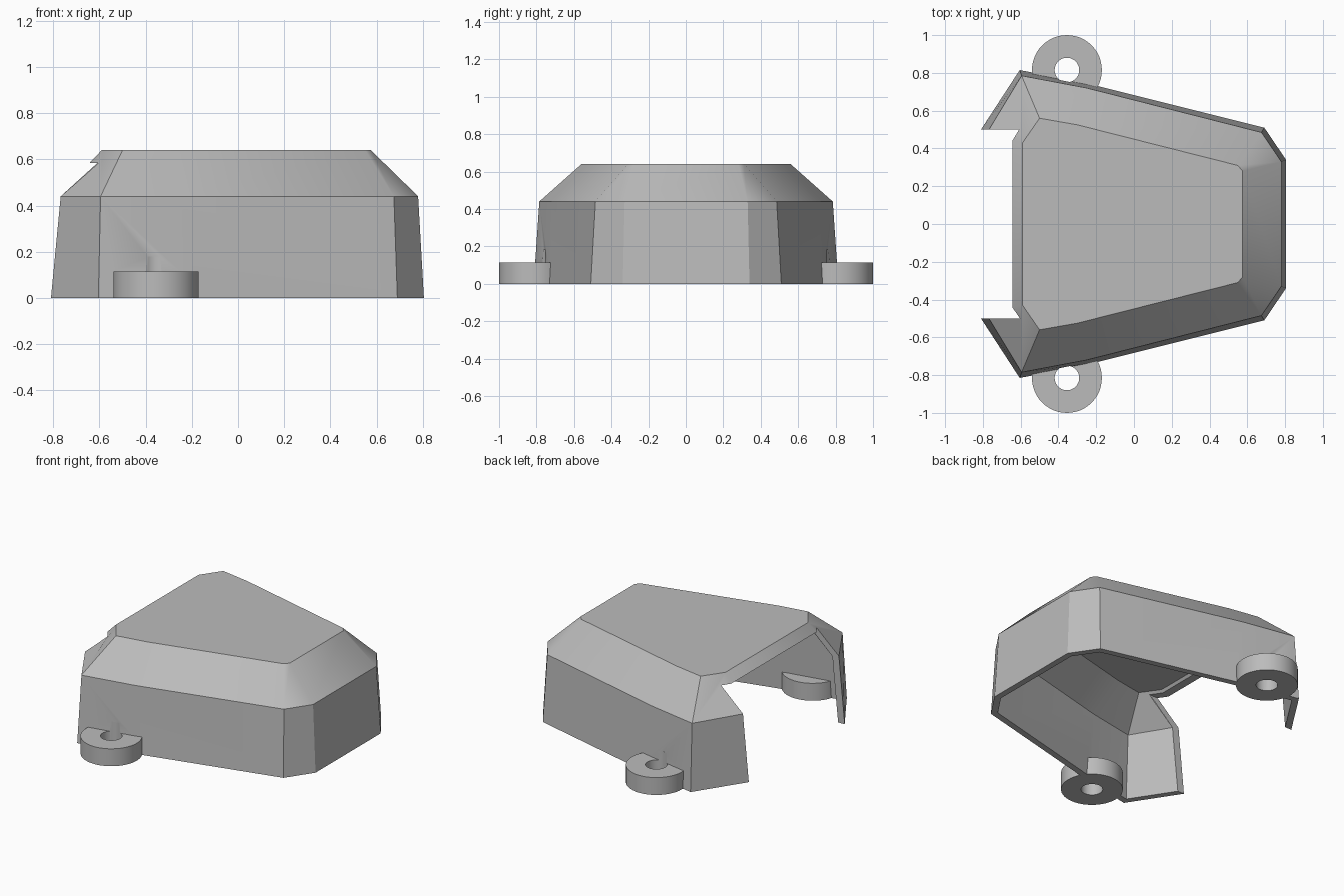
import bpy
import bmesh
from mathutils import Vector
from mathutils.geometry import intersect_line_line

cube = bpy.data.objects.get("Cube")
if cube:
    bpy.data.objects.remove(cube, do_unlink=True)

grey = bpy.data.materials.new("plain grey")
grey.use_nodes = True
colour = (0.5, 0.5, 0.5, 1)
grey.diffuse_color = colour
grey.node_tree.nodes["Principled BSDF"].inputs["Base Color"].default_value = colour

WALL = 0.04


def mirrored(half):
    """Close a half outline by mirroring it over y = 0."""
    return half + [(x, -y) for x, y in reversed(half)]


def inset(loop, d):
    """Move every side of a clockwise outline inward by d."""
    pts = [Vector((x, y, 0)) for x, y in loop]
    sides = []
    for a, b in zip(pts, pts[1:] + pts[:1]):
        t = (b - a).normalized()
        n = Vector((t.y, -t.x, 0)) * d
        sides.append((a + n, b + n))
    return [tuple(intersect_line_line(*sides[i - 1], *sides[i])[0].xy)
            for i in range(len(sides))]


def finish(name, bm):
    bmesh.ops.recalc_face_normals(bm, faces=bm.faces)
    mesh = bpy.data.meshes.new(name)
    bm.to_mesh(mesh)
    bm.free()
    mesh.materials.append(grey)
    obj = bpy.data.objects.new(name, mesh)
    bpy.context.collection.objects.link(obj)
    return obj


def cylinder(name, x, y, radius, z0, z1, segments=48):
    bm = bmesh.new()
    bmesh.ops.create_cone(bm, cap_ends=True, segments=segments, radius1=radius,
                          radius2=radius, depth=z1 - z0)
    bmesh.ops.translate(bm, verts=bm.verts, vec=(x, y, (z0 + z1) / 2))
    return finish(name, bm)


def combine(target, tool, operation):
    """Apply a boolean and discard the tool."""
    mod = target.modifiers.new(operation, 'BOOLEAN')
    mod.object, mod.operation, mod.solver = tool, operation, 'EXACT'
    bpy.context.view_layer.objects.active = target
    bpy.ops.object.modifier_apply(modifier=mod.name)
    bpy.data.objects.remove(tool, do_unlink=True)


# Outlines of the hollow cover: base, shoulder and roof
base = mirrored([(-0.81, 0.5), (-0.605, 0.815), (-0.25, 0.745), (0.69, 0.51), (0.805, 0.34)])
shoulder = mirrored([(-0.78, 0.48), (-0.595, 0.785), (-0.25, 0.72), (0.675, 0.485), (0.78, 0.33)])
roof = mirrored([(-0.59, 0.43), (-0.5, 0.56), (-0.3, 0.525), (0.55, 0.31), (0.575, 0.28)])
levels = [(roof, 0.64), (shoulder, 0.44), (base, 0),
          (inset(base, WALL), 0), (inset(shoulder, WALL), 0.425),
          (inset(roof, WALL * 0.4), 0.6)]

bm = bmesh.new()
rings = [[bm.verts.new((x, y, z)) for x, y in loop] for loop, z in levels]
for lower, upper in zip(rings, rings[1:]):
    for i in range(len(lower)):
        bm.faces.new((lower[i - 1], lower[i], upper[i], upper[i - 1]))
bm.faces.new(rings[0])
bm.faces.new(rings[-1])
cover = finish("cover", bm)

# Opening in the wide end
bm = bmesh.new()
bmesh.ops.create_cube(bm, size=1)
bmesh.ops.scale(bm, verts=bm.verts, vec=(0.5, 1, 0.785))
bmesh.ops.translate(bm, verts=bm.verts, vec=(-0.76, 0, 0.1925))
combine(cover, finish("opening", bm), 'DIFFERENCE')

# Screw lugs with through holes
for side in (1, -1):
    x, y = -0.355, side * 0.815
    combine(cover, cylinder("lug", x, y, 0.185, 0, 0.115), 'UNION')
    combine(cover, cylinder("screw_hole", x, y, 0.065, -0.1, 0.18), 'DIFFERENCE')

bpy.ops.object.select_all(action='DESELECT')
cover.select_set(True)
bpy.context.view_layer.objects.active = cover
bpy.ops.object.shade_smooth_by_angle(angle=0.5)
